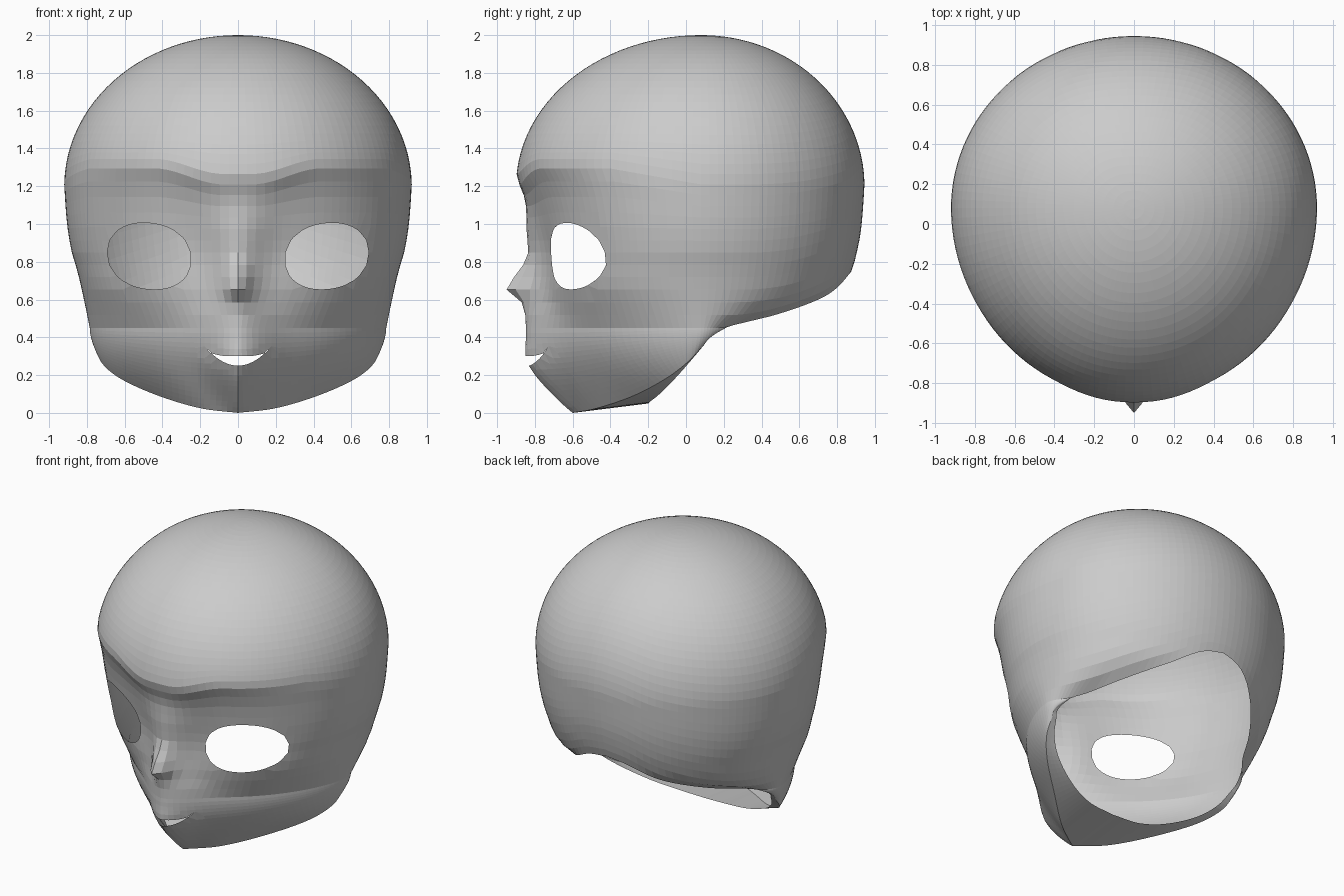
import bpy, bmesh, math
from mathutils import Vector
from mathutils.bvhtree import BVHTree

if "Cube" in bpy.data.objects:
    bpy.data.objects.remove(bpy.data.objects["Cube"])

SEG, UP, JAW, UNDER = 120, 38, 16, 4
YM = 0.08


def table(pts, v):
    """Smooth curve through (key, value) pairs with rising keys."""
    if v <= pts[0][0]:
        return pts[0][1]
    for i in range(len(pts) - 1):
        (a, p), (b, q) = pts[i], pts[i + 1]
        if v <= b:
            o, n = pts[max(i - 1, 0)], pts[min(i + 2, len(pts) - 1)]
            h, t = b - a, (v - a) / (b - a)
            m0 = (q - o[1]) / (b - o[0]) * h
            m1 = (n[1] - p) / (n[0] - a) * h
            return ((2 * t**3 - 3 * t**2 + 1) * p + (t**3 - 2 * t**2 + t) * m0
                    + (3 * t**2 - 2 * t**3) * q + (t**3 - t**2) * m1)
    return pts[-1][1]


# skull sections below the brow: half width, front, back, front fullness
WIDTH = [(.4, .775), (.55, .805), (.75, .85), (.85, .88), (1.0, .905), (1.2, .92)]
FRONT = [(.45, -.74), (.6, -.745), (.84, -.745), (1.0, -.775), (1.1, -.81), (1.18, -.86),
         (1.23, -.895), (1.27, -.9)]
BACK = [(.4, .3), (.46, .4), (.52, .62), (.62, .8), (.75, .875), (.9, .915), (1.0, .93), (1.2, .945)]
FULL = [(.4, 1.5), (.52, 1.7), (.68, 2.0)]
# muzzle and nose relief along the centre line
MUZZLE = [(0, 0), (.05, .03), (.26, .125), (.4, .11), (.84, .09), (1.0, .07), (1.2, 0)]
SIGMA = [(0, .05), (.28, .17), (.45, .2), (.6, .14), (.8, .13), (1.2, .2)]
NOSE = [(.46, 0), (.58, .02), (.66, .11), (.72, .07), (.82, 0)]
# lowest ring start by angle from the front
START = [(0, .45), (100, .45), (115, .455), (130, .49), (155, .61), (170, .72), (180, .75)]
# jaw edge and neck rim by angle
JAW_EDGE = [(0, (0, -.6, 0)), (20, (.2, -.47, .025)), (40, (.42, -.28, .09)),
            (60, (.62, -.11, .18)), (80, (.725, .01, .27)), (100, (.75, .1, .365))]
RIM = [(0, (0, -.2, .05)), (20, (.2, -.19, .06)), (40, (.38, -.14, .1)),
       (60, (.56, -.06, .18)), (80, (.67, .02, .27)), (100, (.72, .1, .365))]


def section(th, z):
    """Point of the skull at angle th (0 = front) and height z."""
    s, c = math.sin(th), math.cos(th)
    # brow line arches upward over the eyes
    t = max(0, min(1, (abs(.92 * s) - .08) / .36))
    lift = .085 * t * t * (3 - 2 * t) * max(0, min(1, c * 2))
    zz = z + lift * math.exp(-((z - 1.22) / .17) ** 2)
    if zz > 1.2:
        k = math.sqrt(max(0, 1 - ((zz - 1.2) / .8) ** 2))
        w, f, b = .92 * k, YM - .98 * k, YM + .865 * k
    else:
        w, f, b = table(WIDTH, zz), -.9, table(BACK, zz)
    if z < 1.3:
        f = max(f, table(FRONT, z))
    if c > 0:
        e = 2 / table(FULL, zz)
        s, c = math.copysign(abs(s) ** e, s), c ** e
        return Vector((w * s, YM + (f - YM) * c, zz))
    return Vector((w * s, YM - (b - YM) * c, zz))


def edge(tab, deg, end):
    """Curve point for an angle, running into the skull behind the jaw."""
    key = min(abs(deg), 100)
    p = Vector([table([(a, q[i]) for a, q in tab], key) for i in range(3)])
    if deg < 0:
        p.x = -p.x
    k = max(0, min(1, (abs(deg) - 100) / 18))
    return p.lerp(end, k)


def relief(p):
    """Push muzzle and nose forward."""
    if p.y < -.3 and p.z < 1.2:
        p.y -= table(MUZZLE, p.z) * math.exp(-(p.x / table(SIGMA, p.z)) ** 2)
        p.y -= table(NOSE, p.z) * math.exp(-(p.x / .06) ** 2)
    return p


# head shell: rings from crown to jaw edge, then under the jaw to the neck rim
bm = bmesh.new()
crown = bm.verts.new((0, YM, 2))
columns = []
for i in range(SEG):
    deg = -180 + 360 * i / SEG
    th = math.radians(deg)
    z0 = table(START, abs(deg))
    col = []
    for j in range(1, UP + 1):
        t = 1 - j / UP
        z = z0 + (2 - z0) * (.75 * math.sin(t * math.pi / 2) + .25 * (1 - (1 - t) ** 2))
        col.append(relief(section(th, z)))
    base = section(th, z0)
    jaw = edge(JAW_EDGE, deg, base)
    rim = edge(RIM, deg, base)
    for j in range(1, JAW + 1):
        u = j / JAW
        p = base.lerp(jaw, u ** 1.9)
        p.z = base.z + (jaw.z - base.z) * u
        col.append(relief(p))
    for j in range(1, UNDER + 1):
        col.append(jaw.lerp(rim, j / UNDER))
    columns.append([bm.verts.new(p) for p in col])
for a, b in zip(columns, columns[1:] + columns[:1]):
    bm.faces.new((crown, a[0], b[0]))
    for j in range(len(a) - 1):
        bm.faces.new((a[j], a[j + 1], b[j + 1], b[j]))
bmesh.ops.remove_doubles(bm, verts=bm.verts, dist=.002)
bmesh.ops.recalc_face_normals(bm, faces=bm.faces)
tree = BVHTree.FromBMesh(bm)


def eye_local(x, z):
    dx = (abs(x) - .47) / .222
    dz = (z - .83 - .08 * (abs(x) - .47)) / .175
    return (abs(dx) ** 2.15 + abs(dz) ** 2.15) ** (1 / 2.15)


def snap_eye(x, z):
    k = eye_local(x, z)
    cx = math.copysign(.47, x)
    return cx + (x - cx) / k, .83 + (z - .83) / k


def mouth_lines(x):
    return .25 + 3.25 * x * x, .3 + 50 * x ** 4


def in_mouth(x, z):
    lo, hi = mouth_lines(x)
    return abs(x) < .196 and lo - .012 < z < hi + .012


def snap_mouth(x, z):
    x = max(-.198, min(.198, x))
    lo, hi = mouth_lines(x)
    return x, lo if z < (lo + hi) / 2 else hi


def cut(inside, snap):
    """Open a hole in the face and pull its border onto a clean outline."""
    gone = []
    for f in bm.faces:
        c = f.calc_center_median()
        if c.y < -.25 and inside(c.x, c.z):
            gone.append(f)
    ring = {v for f in gone for v in f.verts}
    bmesh.ops.delete(bm, geom=gone, context='FACES')
    for v in ring:
        if v.is_valid:
            x, z = snap(v.co.x, v.co.z)
            hit = tree.ray_cast(Vector((x, -3, z)), Vector((0, 1, 0)))[0]
            if hit:
                v.co = hit


cut(lambda x, z: eye_local(x, z) < 1, snap_eye)
cut(in_mouth, snap_mouth)

mesh = bpy.data.meshes.new("head_shell")
bm.to_mesh(mesh)
bm.free()
head = bpy.data.objects.new("head_shell", mesh)
bpy.context.collection.objects.link(head)
mat = bpy.data.materials.new("plain_grey")
mat.diffuse_color = (.6, .6, .6, 1)
mat.use_nodes = True
mat.node_tree.nodes["Principled BSDF"].inputs["Base Color"].default_value = mat.diffuse_color
mesh.materials.append(mat)
